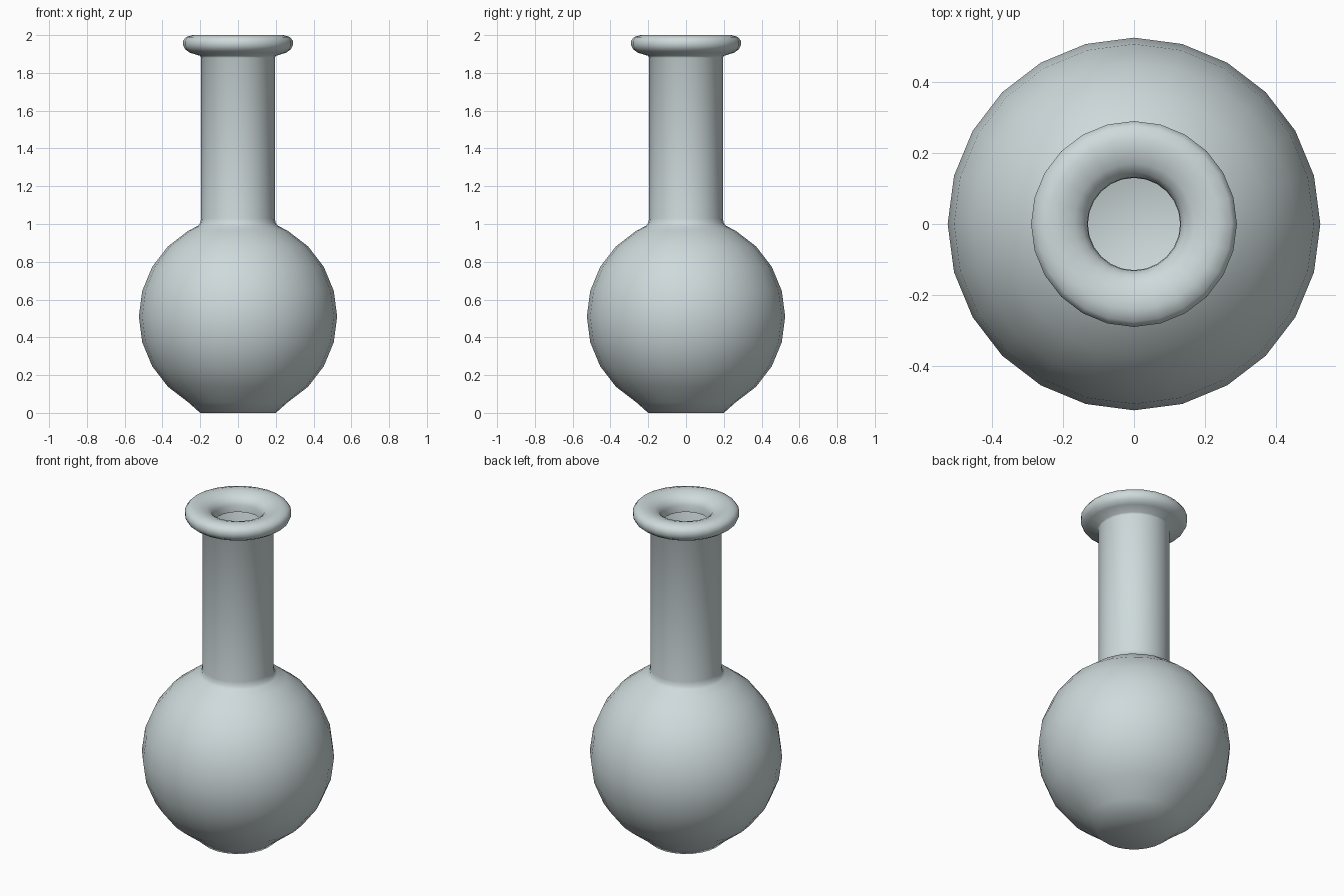
import bpy, bmesh, math

if "Cube" in bpy.data.objects:
    bpy.data.objects.remove(bpy.data.objects["Cube"])

SEGMENTS = 24

# Round body: arc of a sphere cut flat at the foot and at the neck
R, CZ = 0.525, 0.51
profile = [(0.2, 0.0)]
for deg in range(-60, 61, 15):
    a = math.radians(deg)
    profile.append((R * math.cos(a), CZ + R * math.sin(a)))

# Neck, rolled lip and the inner curl of the mouth
profile += [(0.212, 0.99), (0.2, 1.005), (0.195, 1.03), (0.195, 1.88),
            (0.2, 1.89), (0.255, 1.907), (0.28, 1.925), (0.29, 1.945),
            (0.29, 1.97), (0.275, 1.99), (0.24, 2.0), (0.205, 1.997),
            (0.17, 1.985), (0.145, 1.968), (0.132, 1.94), (0.13, 1.9)]

# Spin the profile around z
bm = bmesh.new()
rings = []
for r, z in profile:
    rings.append([bm.verts.new((r * math.cos(2 * math.pi * i / SEGMENTS),
                                r * math.sin(2 * math.pi * i / SEGMENTS), z))
                  for i in range(SEGMENTS)])
for low, high in zip(rings, rings[1:]):
    for i in range(SEGMENTS):
        j = (i + 1) % SEGMENTS
        bm.faces.new((low[i], low[j], high[j], high[i]))

# Flat foot
bm.faces.new(list(reversed(rings[0])))

mesh = bpy.data.meshes.new("flask")
bm.to_mesh(mesh)
bm.free()
flask = bpy.data.objects.new("flask", mesh)
bpy.context.collection.objects.link(flask)

# Pale blue-grey glass
glass = bpy.data.materials.new("pale_glass")
glass.diffuse_color = (0.62, 0.70, 0.71, 1)
glass.use_nodes = True
glass.node_tree.nodes["Principled BSDF"].inputs["Base Color"].default_value = glass.diffuse_color
mesh.materials.append(glass)

bpy.context.view_layer.objects.active = flask
flask.select_set(True)
bpy.ops.object.shade_smooth_by_angle(angle=math.radians(50))
